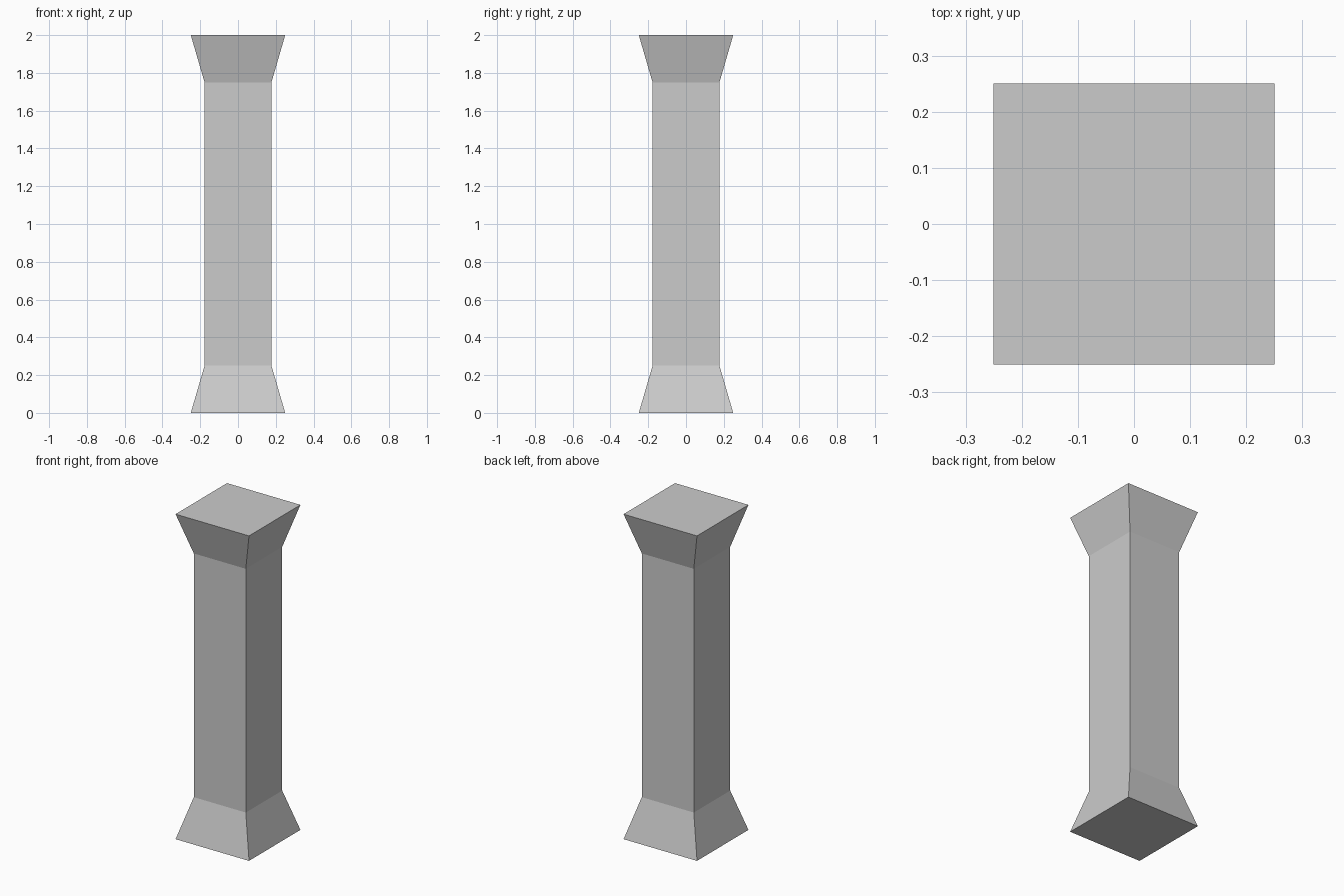
import bpy, bmesh

if "Cube" in bpy.data.objects:
    bpy.data.objects.remove(bpy.data.objects["Cube"])

# Square pillar: (height, half width) from the flared foot to the flared cap
PROFILE = [(0.0, 0.25), (0.25, 0.177), (1.75, 0.177), (2.0, 0.25)]

bm = bmesh.new()


def square_ring(z, h):
    return [bm.verts.new((x * h, y * h, z)) for x, y in ((-1, -1), (1, -1), (1, 1), (-1, 1))]


rings = [square_ring(z, h) for z, h in PROFILE]

# Side walls
for low, high in zip(rings, rings[1:]):
    for i in range(4):
        j = (i + 1) % 4
        bm.faces.new((low[i], low[j], high[j], high[i]))

# Bottom and top
bm.faces.new(rings[0][::-1])
bm.faces.new(rings[-1])

mesh = bpy.data.meshes.new("pillar")
bm.to_mesh(mesh)
bm.free()
bpy.context.collection.objects.link(bpy.data.objects.new("pillar", mesh))
